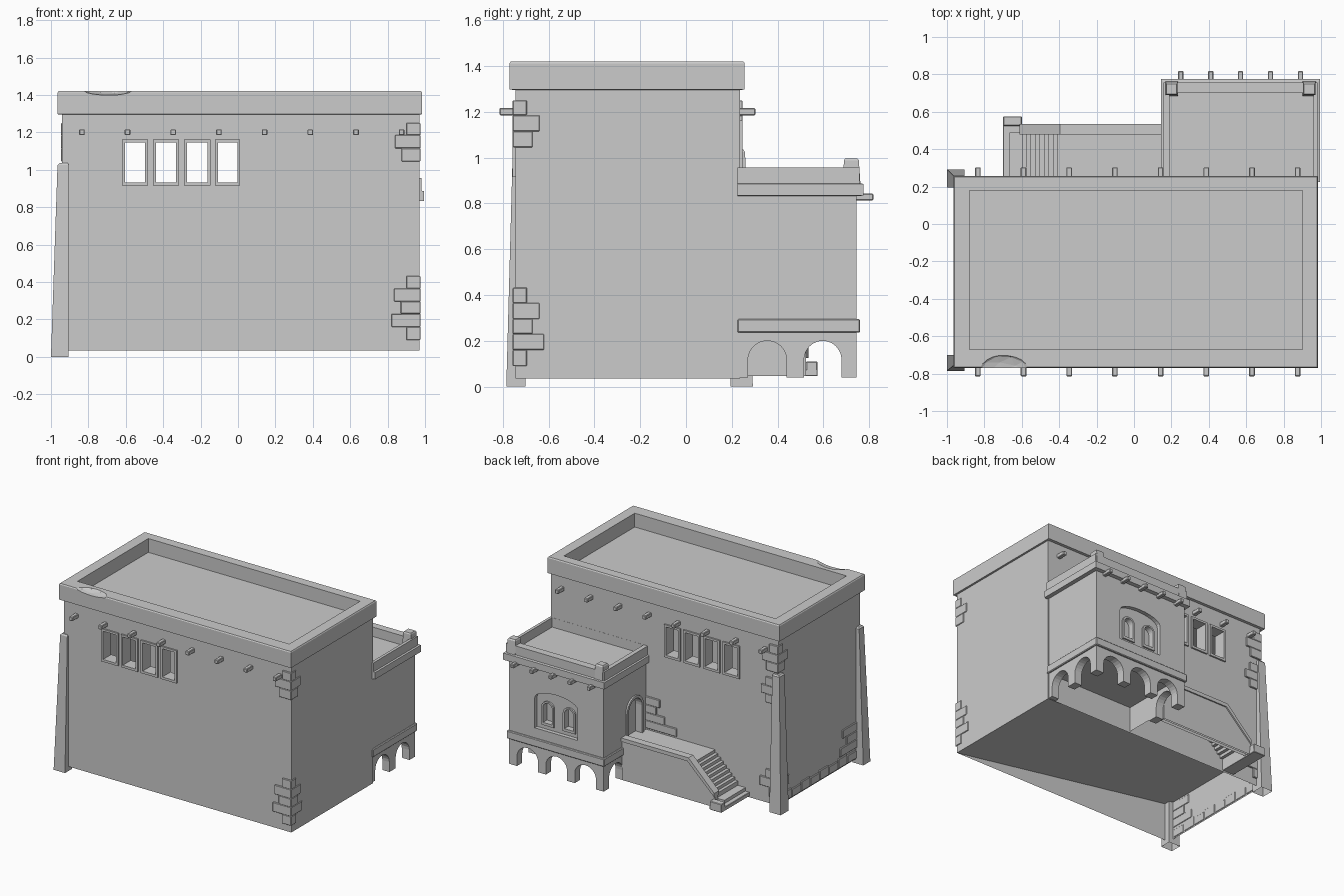
import bpy, bmesh, math

if "Cube" in bpy.data.objects:
    bpy.data.objects.remove(bpy.data.objects["Cube"])


def finish(name, bm):
    bmesh.ops.recalc_face_normals(bm, faces=bm.faces[:])
    me = bpy.data.meshes.new(name)
    bm.to_mesh(me)
    bm.free()
    ob = bpy.data.objects.new(name, me)
    bpy.context.collection.objects.link(ob)
    return ob


def loft(name, loops, cap0=True, cap1=True):
    """Stack rectangles (x0, x1, y0, y1, z) into one skin."""
    bm = bmesh.new()
    rings = [[bm.verts.new(p) for p in ((a, c, z), (b, c, z), (b, d, z), (a, d, z))]
             for a, b, c, d, z in loops]
    for r, s in zip(rings, rings[1:]):
        for i in range(4):
            j = (i + 1) % 4
            bm.faces.new((r[i], r[j], s[j], s[i]))
    if cap0:
        bm.faces.new(rings[0])
    if cap1:
        bm.faces.new(rings[-1])
    return finish(name, bm)


def box(name, x0, x1, y0, y1, z0, z1, bevel=0.0):
    ob = loft(name, [(x0, x1, y0, y1, z0), (x0, x1, y0, y1, z1)])
    if bevel:
        m = ob.modifiers.new("bevel", 'BEVEL')
        m.width = bevel
    return ob


def prism(name, pts, a, b, axis, open_bottom=False):
    """Extrude a profile of (u, z) points along X or Y from a to b."""
    bm = bmesh.new()
    put = (lambda u, z, t: (t, u, z)) if axis == 'X' else (lambda u, z, t: (u, t, z))
    r = [bm.verts.new(put(u, z, a)) for u, z in pts]
    s = [bm.verts.new(put(u, z, b)) for u, z in pts]
    bm.faces.new(r)
    bm.faces.new(s)
    for i in range(len(pts) - open_bottom):
        j = (i + 1) % len(pts)
        bm.faces.new((r[i], r[j], s[j], s[i]))
    return finish(name, bm)


def arch(l, r, z0, spring, top, n=12):
    """Opening outline from lower left, over the arc, to lower right."""
    c, w = (l + r) / 2, (r - l) / 2
    arc = [(c - w * math.cos(math.pi * i / n), spring + (top - spring) * math.sin(math.pi * i / n))
           for i in range(n + 1)]
    return [(l, z0)] + arc + [(r, z0)]


def cut(ob, cutter):
    m = ob.modifiers.new("cut", 'BOOLEAN')
    m.operation = 'DIFFERENCE'
    m.solver = 'EXACT'
    m.object = cutter
    bpy.context.view_layer.objects.active = ob
    bpy.ops.object.modifier_apply(modifier=m.name)
    bpy.data.objects.remove(cutter)


# main walls: thin sheets with window gaps, and a sloping underside
X0, X1, Y0, Y1, ZB, ZT = -0.94, 0.97, -0.745, 0.235, 0.035, 1.30
windows = [(-0.62, -0.48), (-0.455, -0.315), (-0.288, -0.148), (-0.122, 0.012)]
WZ0, WZ1 = 0.915, 1.163
bm = bmesh.new()
xs = [X0] + [v for w in windows for v in w] + [X1]
zs = [ZB, WZ0, WZ1, ZT]
for y in (Y0, Y1):
    for i in range(len(xs) - 1):
        for k in range(3):
            if k == 1 and i % 2 == 1:
                continue
            bm.faces.new([bm.verts.new(p) for p in (
                (xs[i], y, zs[k]), (xs[i + 1], y, zs[k]),
                (xs[i + 1], y, zs[k + 1]), (xs[i], y, zs[k + 1]))])
for x in (X0, X1):
    bm.faces.new([bm.verts.new(p) for p in ((x, Y0, ZB), (x, Y1, ZB), (x, Y1, ZT), (x, Y0, ZT))])
bm.faces.new([bm.verts.new(p) for p in ((X1, Y0, ZB), (X1, Y1, ZB), (X0, Y1, 0.33), (X0, Y0, 0.33))])
bmesh.ops.remove_doubles(bm, verts=bm.verts[:], dist=1e-4)
finish("main_walls", bm)

# window frames with deep reveals, front and back
for side, (ya, yb) in (("front", (-0.757, -0.66)), ("back", (0.15, 0.247))):
    for i, (a, b) in enumerate(windows):
        f = box(f"{side}_window_frame_{i}", a, b, ya, yb, WZ0, WZ1)
        cut(f, box("cutter", a + 0.016, b - 0.016, ya - 0.1, yb + 0.1, WZ0 + 0.018, WZ1 - 0.016))

# roof parapet with sunken deck and a chipped edge
roof = loft("roof_parapet", [
    (-0.93, 0.96, -0.735, 0.225, 1.295), (-0.965, 0.984, -0.77, 0.256, 1.297),
    (-0.965, 0.984, -0.77, 0.256, 1.412), (-0.96, 0.979, -0.765, 0.251, 1.42),
    (-0.88, 0.90, -0.67, 0.18, 1.42), (-0.88, 0.90, -0.67, 0.18, 1.315)])
bm = bmesh.new()
bmesh.ops.create_icosphere(bm, subdivisions=2, radius=1)
for v in bm.verts:
    v.co = (-0.695 + 0.14 * v.co.x, -0.785 + 0.09 * v.co.y, 1.427 + 0.03 * v.co.z)
cut(roof, finish("chip_cutter", bm))

# roof beam ends
for i in range(8):
    x = -0.835 + i * 0.2443
    box(f"front_beam_{i}", x - 0.015, x + 0.015, -0.815, -0.74, 1.185, 1.216, 0.004)
    box(f"back_beam_{i}", x - 0.015, x + 0.015, 0.23, 0.303, 1.185, 1.216, 0.004)

# tapered corner buttresses
loft("front_buttress", [(-1.0, -0.905, -0.785, -0.70, 0), (-0.965, -0.905, -0.757, -0.70, 1.025),
                        (-0.955, -0.91, -0.75, -0.71, 1.035)], cap0=False)
loft("back_buttress", [(-1.0, -0.905, 0.195, 0.292, 0), (-0.965, -0.905, 0.195, 0.258, 1.025),
                       (-0.955, -0.91, 0.2, 0.25, 1.035)], cap0=False)


# corner stones: (z0, z1, length along x, length along y)
def quoins(name, cx, cy, sx, sy, rows):
    for i, (z0, z1, lx, ly) in enumerate(rows):
        x0, x1 = sorted((cx + sx * 0.006, cx - sx * lx))
        y0, y1 = sorted((cy + sy * 0.012, cy - sy * ly))
        box(f"{name}_{i}", x0, x1, y0, y1, z0, z1, 0.003)


upper = [(1.045, 1.115, 0.095, 0.075), (1.115, 1.185, 0.13, 0.105), (1.185, 1.25, 0.07, 0.05)]
lower = [(0.09, 0.16, 0.07, 0.05), (0.16, 0.23, 0.15, 0.125), (0.23, 0.295, 0.10, 0.075),
         (0.295, 0.365, 0.135, 0.105), (0.365, 0.432, 0.07, 0.05)]
quoins("front_right_upper_stone", X1, Y0, 1, -1, upper)
quoins("front_right_lower_stone", X1, Y0, 1, -1, lower)
quoins("back_left_upper_stone", X0, Y1, -1, 1, upper)
quoins("back_left_middle_stone", X0, Y1, -1, 1,
       [(0.80, 0.865, 0.10, 0.04), (0.865, 0.93, 0.14, 0.04), (0.93, 0.995, 0.10, 0.04)])
quoins("back_left_lower_stone", X0, Y1, -1, 1, lower[:3])
for i, (z, l) in enumerate([(0.335, 0.26), (0.395, 0.16), (0.455, 0.09), (0.515, 0.12)]):
    box(f"doorway_stone_{i}", 0.17 - l, 0.17, 0.23, 0.247, z, z + 0.06, 0.003)

# stones along the foot of the left wall
for i in range(8):
    y = -0.69 + i * 0.111
    box(f"left_foot_stone_{i}", X0 - 0.01, X0 + 0.004, y, y + 0.104, 0.045, 0.105 + 0.012 * (i % 2), 0.003)
for i, l in enumerate((0.20, 0.12, 0.17)):
    box(f"left_front_stone_{i}", X0 - 0.01, X0 + 0.004, -0.70, -0.70 + l, 0.125 + i * 0.065, 0.188 + i * 0.065, 0.003)

# annex body with doorway and a recessed window panel
annex = box("annex_walls", 0.17, 0.965, 0.225, 0.745, 0.28, 0.84)
cut(annex, prism("cutter", arch(0.39, 0.75, 0.37, 0.60, 0.665), 0.715, 0.85, 'Y'))
cut(annex, prism("cutter", arch(0.30, 0.46, 0.32, 0.53, 0.61), 0.1, 0.215, 'X'))
frame = prism("door_frame", arch(0.28, 0.48, 0.32, 0.53, 0.63), 0.158, 0.19, 'X')
cut(frame, prism("cutter", arch(0.30, 0.46, 0.25, 0.53, 0.61), 0.1, 0.3, 'X'))
for i, c in enumerate((0.475, 0.655)):
    hole = arch(c - 0.038, c + 0.038, 0.42, 0.535, 0.573)
    cut(annex, prism("cutter", hole, 0.68, 0.8, 'Y'))
    f = prism(f"annex_window_frame_{i}", arch(c - 0.052, c + 0.052, 0.40, 0.54, 0.585), 0.70, 0.727, 'Y')
    cut(f, prism("cutter", hole, 0.6, 0.9, 'Y'))
box("annex_base_band", 0.158, 0.977, 0.225, 0.76, 0.235, 0.295, 0.005)

# annex parapet, posts and beam ends
loft("annex_parapet", [
    (0.165, 0.97, 0.225, 0.75, 0.832), (0.145, 0.995, 0.225, 0.775, 0.834),
    (0.145, 0.995, 0.225, 0.775, 0.885), (0.157, 0.982, 0.225, 0.757, 0.888),
    (0.157, 0.982, 0.225, 0.757, 0.956),
    (0.19, 0.96, 0.236, 0.70, 0.956), (0.19, 0.96, 0.236, 0.70, 0.885)])
for name, a, b in (("left", 0.168, 0.235), ("right", 0.902, 0.972)):
    loft(f"{name}_parapet_post", [(a, b, 0.685, 0.762, 0.886), (a + 0.002, b - 0.002, 0.69, 0.755, 0.988),
                                  (a + 0.007, b - 0.007, 0.695, 0.748, 0.997)])
for i in range(5):
    x = 0.25 + i * 0.16
    box(f"annex_beam_{i}", x - 0.014, x + 0.014, 0.74, 0.818, 0.813, 0.843, 0.004)


# arcade under the annex
def arcade(name, u0, u1, openings, a, b, axis):
    pts = [(u0, 0.04)]
    for l, r in openings:
        pts += arch(l, r, 0.04, 0.115, 0.20)
    pts += [(u1, 0.04), (u1, 0.24), (u0, 0.24)]
    return prism(name, pts, a, b, axis)


arcade("back_arcade", 0.17, 0.965, [(0.235 + i * 0.243, 0.413 + i * 0.243) for i in range(3)], 0.682, 0.745, 'Y')
sides = [(0.27, 0.44), (0.515, 0.68)]
arcade("right_arcade", 0.235, 0.744, sides, 0.905, 0.964, 'X')
arcade("left_arcade", 0.44, 0.744, sides[1:], 0.171, 0.232, 'X')

# staircase: hollow stepped profile, sloping side wall and bottom step
steps, sx, sz = 9, -0.60, 0.11
run, rise = 0.215 / steps, 0.21 / steps
pts = [(sx, 0.045), (sx, sz)]
for i in range(steps):
    pts += [(sx + i * run, sz + (i + 1) * rise), (sx + (i + 1) * run, sz + (i + 1) * rise)]
pts += [(0.233, 0.32), (0.233, 0.045)]
prism("stairs", pts, 0.235, 0.51, 'Y', open_bottom=True)
prism("stair_side_wall", [(-0.61, 0.045), (-0.61, 0.14), (-0.40, 0.35), (0.17, 0.35), (0.17, 0.045)],
      0.485, 0.525, 'Y', open_bottom=True)
prism("stair_coping", [(-0.612, 0.125), (-0.612, 0.155), (-0.395, 0.368), (0.17, 0.368), (0.17, 0.34), (-0.385, 0.34)],
      0.478, 0.535, 'Y')
box("stair_bottom_step", -0.70, -0.60, 0.235, 0.575, 0.045, 0.075, 0.003)
box("stair_second_step", -0.665, -0.60, 0.235, 0.49, 0.07, 0.10)
box("stair_newel", -0.70, -0.60, 0.525, 0.575, 0.045, 0.11, 0.004)
